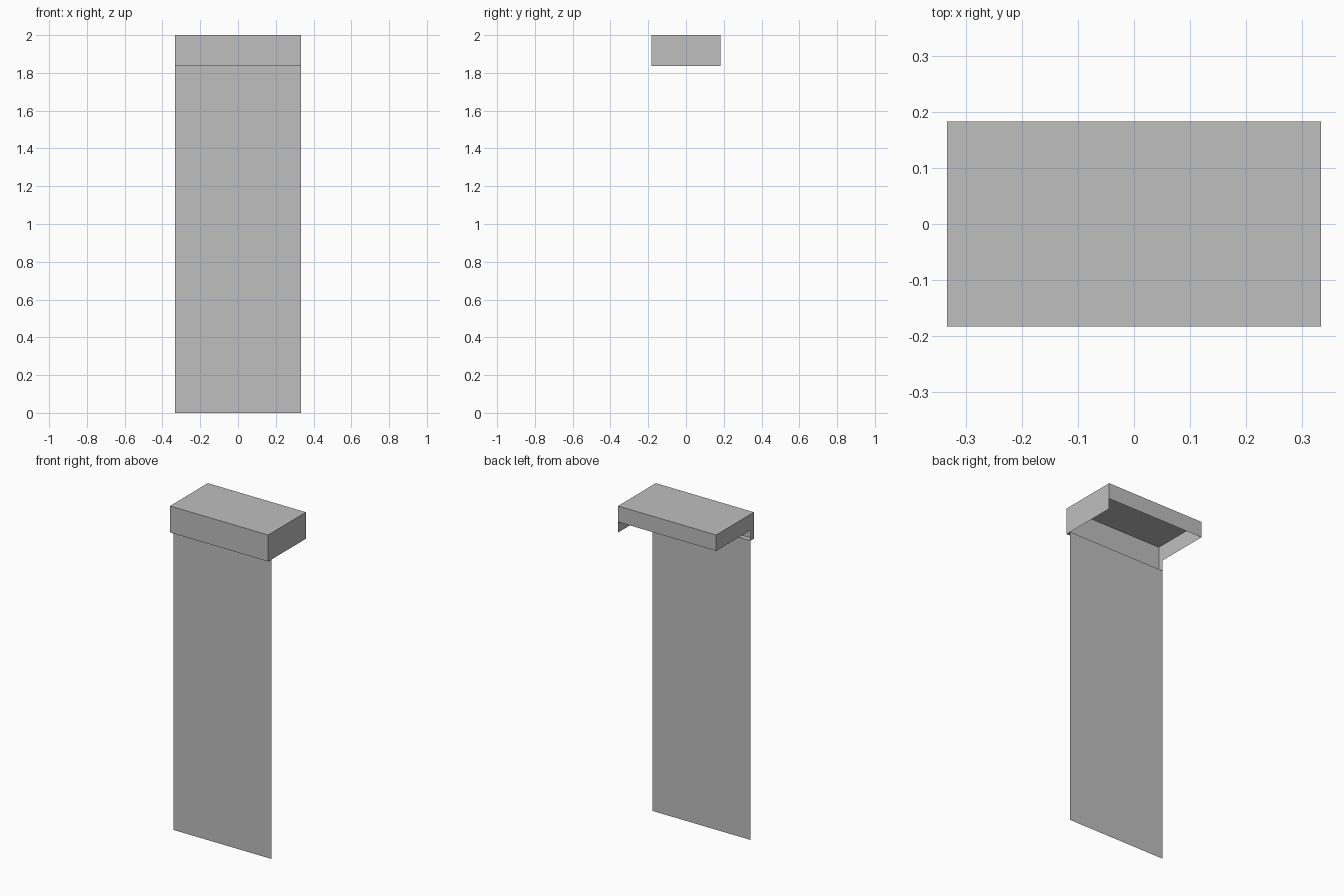
import bpy

cube = bpy.data.objects.get("Cube")
if cube:
    bpy.data.objects.remove(cube, do_unlink=True)

# Main dimensions
HALF_W, HALF_D = 0.333, 0.183
TOP, FRONT_LOW, BACK_LOW = 2.0, 1.837, 1.902
SHEET_Y = -0.152

grey = bpy.data.materials.new("plain grey")
grey.use_nodes = True
colour = (0.52, 0.52, 0.52, 1)
grey.diffuse_color = colour
grey.node_tree.nodes["Principled BSDF"].inputs["Base Color"].default_value = colour


def add_mesh(name, verts, faces):
    mesh = bpy.data.meshes.new(name)
    mesh.from_pydata(verts, [], faces)
    mesh.materials.append(grey)
    obj = bpy.data.objects.new(name, mesh)
    bpy.context.collection.objects.link(obj)
    return obj


def strip(name, profile):
    """Sweep a (y, z) profile across the full width as a thin sheet."""
    n = len(profile)
    verts = [(x, y, z) for x in (-HALF_W, HALF_W) for y, z in profile]
    add_mesh(name, verts, [(i, n + i, n + i + 1, i + 1) for i in range(n - 1)])


def side(name, x, outline):
    """Flat end panel at x from a (y, z) outline, facing outwards."""
    order = outline if x > 0 else outline[::-1]
    add_mesh(name, [(x, y, z) for y, z in order], [tuple(range(len(order)))])


# Hanging sheet and the narrow ledge it drops from
strip("hanging_sheet", [(SHEET_Y, 0), (SHEET_Y, FRONT_LOW)])
strip("front_ledge", [(SHEET_Y, FRONT_LOW), (-HALF_D, FRONT_LOW)])

# Box cover: front, top and shorter back in one folded sheet
strip("box_cover", [(-HALF_D, FRONT_LOW), (-HALF_D, TOP),
                    (HALF_D, TOP), (HALF_D, BACK_LOW)])

# Full end panel on the left, notched end panel on the right
side("left_end", HALF_W, [(-HALF_D, FRONT_LOW), (HALF_D, FRONT_LOW),
                          (HALF_D, TOP), (-HALF_D, TOP)])
side("right_end", -HALF_W, [(-HALF_D, FRONT_LOW), (SHEET_Y, FRONT_LOW),
                            (SHEET_Y, BACK_LOW), (HALF_D, BACK_LOW),
                            (HALF_D, TOP), (-HALF_D, TOP)])
